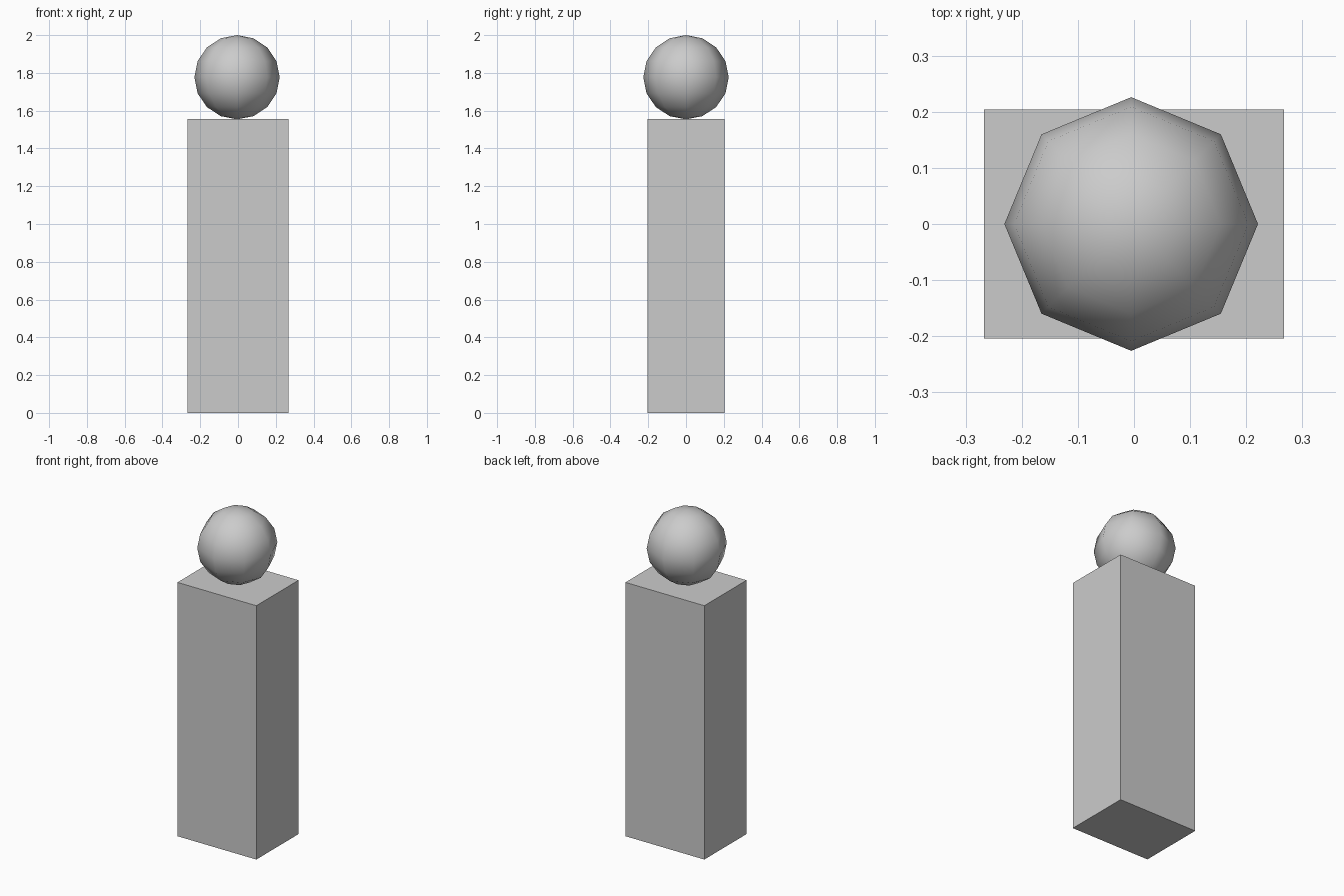
import bpy

if "Cube" in bpy.data.objects:
    bpy.data.objects.remove(bpy.data.objects["Cube"])

# Tall rectangular body standing on the ground
W, D, H = 0.535, 0.409, 1.556
bpy.ops.mesh.primitive_cube_add(size=1, location=(0, 0, H / 2))
body = bpy.context.object
body.name = "body_block"
body.scale = (W, D, H)
bpy.ops.object.transform_apply(location=False, rotation=False, scale=True)

# Low-poly smooth ball resting on top, eight sides around and eight bands high
R = 0.226
bpy.ops.mesh.primitive_uv_sphere_add(segments=8, ring_count=8, radius=R,
                                     location=(-0.005, 0, 2 - 0.223))
ball = bpy.context.object
ball.name = "head_ball"
ball.scale.z = 0.223 / R
bpy.ops.object.transform_apply(location=False, rotation=False, scale=True)
bpy.ops.object.shade_smooth()
